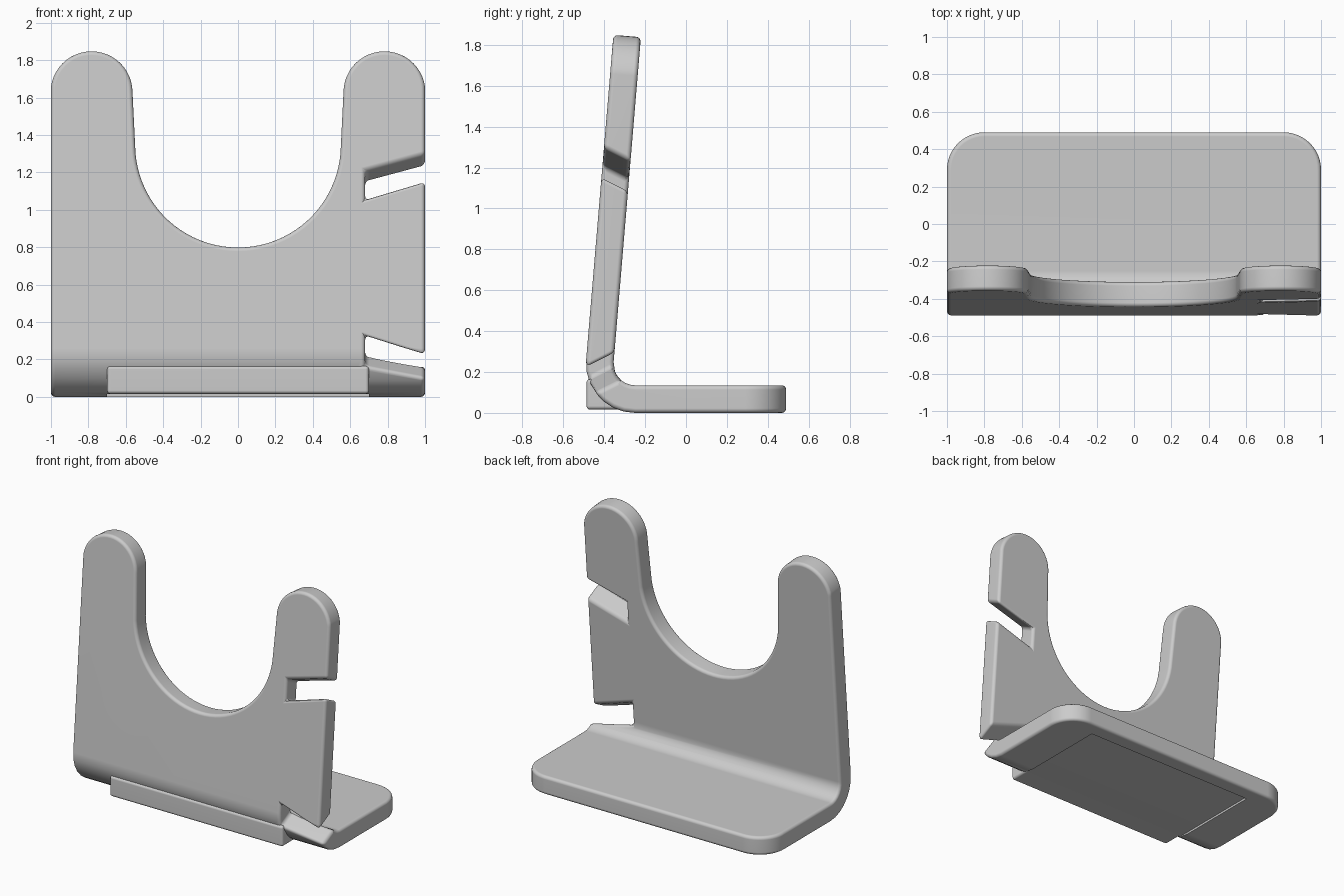
import bpy, bmesh
from math import sin, cos, tan, radians

cube = bpy.data.objects.get("Cube")
if cube:
    bpy.data.objects.remove(cube)

TILT = radians(4.8)
THICK, BEND = 0.135, 0.24
PAD_X, PAD_Y, PAD_Z = 0.7, 0.38, 0.015

grey = bpy.data.materials.new("plain_grey")
grey.use_nodes = True
grey.diffuse_color = (0.6, 0.6, 0.6, 1)
grey.node_tree.nodes["Principled BSDF"].inputs["Base Color"].default_value = (0.6, 0.6, 0.6, 1)


def arc(cx, cy, r, a0, a1, n):
    angles = [radians(a0 + (a1 - a0) * i / n) for i in range(n + 1)]
    return [(cx + r * cos(a), cy + r * sin(a)) for a in angles]


def prism(name, start, end):
    """Closed solid between two matching outlines."""
    bm = bmesh.new()
    a = [bm.verts.new(p) for p in start]
    b = [bm.verts.new(p) for p in end]
    bm.faces.new(a)
    bm.faces.new(b)
    for i in range(len(a)):
        j = (i + 1) % len(a)
        bm.faces.new((a[i], a[j], b[j], b[i]))
    bmesh.ops.recalc_face_normals(bm, faces=bm.faces)
    mesh = bpy.data.meshes.new(name)
    bm.to_mesh(mesh)
    bm.free()
    mesh.materials.append(grey)
    ob = bpy.data.objects.new(name, mesh)
    bpy.context.collection.objects.link(ob)
    return ob


def wall_y(z):
    return -0.355 + (z - 1.85) * tan(TILT)


def through_cutter(name, outline, y0, y1, slope):
    """Front outline (x, z) on the wall plane, swept backwards at a slope."""
    ends = [[(x, y, z + slope * (y - wall_y(z))) for x, z in outline] for y in (y0, y1)]
    return prism(name, *ends)


def boolean(ob, cutter, operation):
    """Cut at once and discard the cutter."""
    mod = ob.modifiers.new(cutter.name, "BOOLEAN")
    mod.object, mod.operation, mod.solver = cutter, operation, "EXACT"
    graph = bpy.context.evaluated_depsgraph_get()
    mesh = bpy.data.meshes.new_from_object(ob.evaluated_get(graph))
    ob.modifiers.clear()
    ob.data = mesh
    bpy.data.objects.remove(cutter)


def in_recess(v):
    return abs(v.co.x) < PAD_X + 0.002 and v.co.y < PAD_Y + 0.002 and v.co.z < PAD_Z + 0.002


def round_edges(ob, width, segments, keep=lambda v: False):
    """Bevel the corners except kept ones, then shade smooth with flat large faces."""
    bm = bmesh.new()
    bm.from_mesh(ob.data)
    bmesh.ops.remove_doubles(bm, verts=bm.verts, dist=0.002)
    edges = [e for e in bm.edges if len(e.link_faces) == 2
             and e.calc_face_angle() > radians(30) and not all(keep(v) for v in e.verts)]
    bmesh.ops.bevel(bm, geom=edges, offset=width, offset_type="OFFSET", segments=segments,
                    profile=0.5, affect="EDGES", clamp_overlap=False)
    bm.to_mesh(ob.data)
    bm.free()
    bpy.ops.object.select_all(action="DESELECT")
    ob.select_set(True)
    bpy.context.view_layer.objects.active = ob
    bpy.ops.object.shade_smooth_by_angle(angle=radians(32))
    ob.modifiers.new("even_shading", "WEIGHTED_NORMAL").keep_sharp = True


# Bent sheet: base, curved corner and leaning wall
by = wall_y(BEND + BEND * sin(TILT)) + BEND * cos(TILT)
lean = 180 - 4.8
outer = arc(by, BEND, BEND, 270, lean, 7)
inner = arc(by, BEND, BEND - THICK, lean, 270, 7)
rise = [(y + 1.75 * sin(TILT), z + 1.75 * cos(TILT)) for y, z in (outer[-1], inner[0])]
profile = [(0.7, 0)] + outer + rise + inner + [(0.7, THICK)]
stand = prism("bent_stand", *[[(x, y, z) for y, z in profile] for x in (-1.2, 1.2)])

# Base plan with rounded back corners
plan = [(1, -1)] + arc(0.8, 0.29, 0.2, 0, 90, 12) + arc(-0.8, 0.29, 0.2, 90, 180, 12) + [(-1, -1)]
boolean(stand, prism("plan_cutter", *[[(x, y, z) for x, y in plan] for z in (-1, 3)]), "INTERSECT")

# Wall outline: two round prongs around a cradle
prong = [(1.2, -0.6), (1.2, 1.63)] + arc(0.783, 1.63, 0.219, 0, 180, 24)
cradle = arc(0, 1.35, 0.55, -5, -175, 40)
outline = prong + cradle + [(-x, z) for x, z in reversed(prong)]
boolean(stand, through_cutter("wall_cutter", outline, -1, 1, -tan(TILT)), "INTERSECT")

# Shallow recess under the base
pad = [(-PAD_X, -0.6), (PAD_X, -0.6), (PAD_X, PAD_Y), (-PAD_X, PAD_Y)]
boolean(stand, prism("recess_cutter", *[[(x, y, z) for x, y in pad] for z in (-0.1, PAD_Z)]), "DIFFERENCE")

# Slanted side slots
upper = [(0.68, 1.06), (1.2, 1.215), (1.2, 1.35), (0.68, 1.21)]
lower = [(0.68, 0.15), (1.2, 0.02), (1.2, 0.155), (0.68, 0.32)]
boolean(stand, through_cutter("upper_slot", upper, -0.7, 0, -0.5), "DIFFERENCE")
boolean(stand, through_cutter("lower_slot", lower, -0.7, -0.1, 0.5), "DIFFERENCE")
round_edges(stand, 0.022, 4, in_recess)

# Strip filling the curved front corner
strip = [(-0.487, 0.016), (-0.27, 0.016), (-0.36, 0.165), (-0.487, 0.165)]
front_strip = prism("front_strip", *[[(x, y, z) for y, z in strip] for x in (-PAD_X, PAD_X)])
round_edges(front_strip, 0.018, 3)
